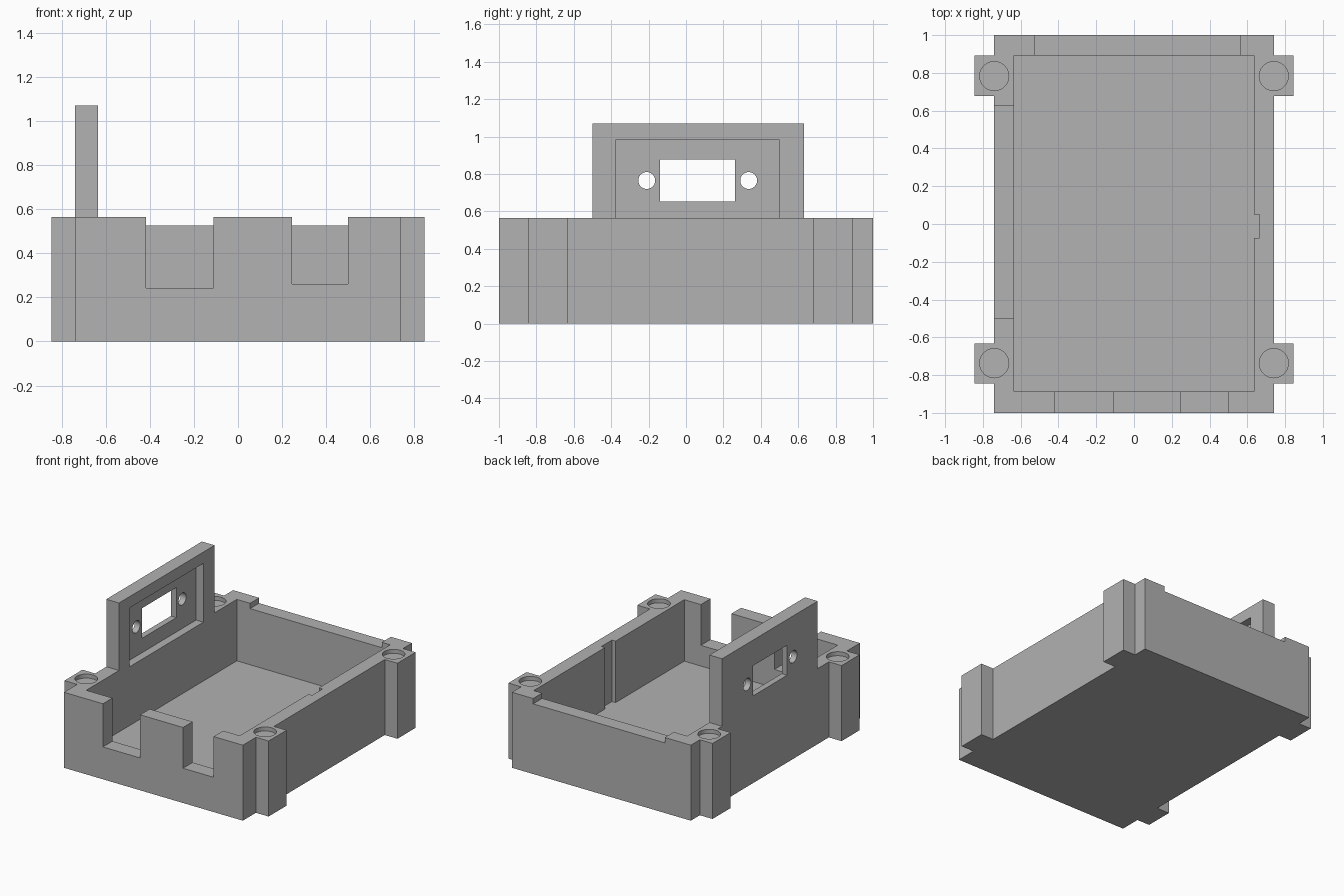
import bpy
import math

if "Cube" in bpy.data.objects:
    bpy.data.objects.remove(bpy.data.objects["Cube"], do_unlink=True)

grey = bpy.data.materials.new("plain_grey")
grey.use_nodes = True
GREY = (0.445, 0.445, 0.445, 1)
grey.diffuse_color = GREY
grey.node_tree.nodes["Principled BSDF"].inputs["Base Color"].default_value = GREY

WALL_TOP = 0.565
FLOOR = 0.105
INNER_X = 0.635


def box(name, x, y, z):
    """Box from (low, high) ranges on each axis."""
    bpy.ops.mesh.primitive_cube_add(size=1, location=[sum(r) / 2 for r in (x, y, z)])
    ob = bpy.context.object
    ob.name = name
    ob.scale = [r[1] - r[0] for r in (x, y, z)]
    bpy.ops.object.transform_apply(location=True, rotation=True, scale=True)
    ob.data.materials.append(grey)
    return ob


def cylinder(name, radius, depth, location, rotation=(0, 0, 0)):
    bpy.ops.mesh.primitive_cylinder_add(vertices=64, radius=radius, depth=depth,
                                        location=location, rotation=rotation)
    ob = bpy.context.object
    ob.name = name
    bpy.ops.object.transform_apply(location=True, rotation=True, scale=True)
    ob.data.materials.append(grey)
    return ob


def combine(target, tool, operation):
    """Apply one boolean and remove its tool."""
    tool.hide_render = True
    mod = target.modifiers.new(tool.name, "BOOLEAN")
    mod.operation = operation
    mod.solver = "EXACT"
    mod.object = tool
    bpy.ops.object.select_all(action="DESELECT")
    target.select_set(True)
    bpy.context.view_layer.objects.active = target
    bpy.ops.object.modifier_apply(modifier=mod.name)
    bpy.data.objects.remove(tool, do_unlink=True)


# Main block with four corner posts and the raised side panel
tray = box("open_tray", (-0.74, 0.74), (-1, 1), (0, WALL_TOP))
for side in (-1, 1):
    xs = sorted((side * 0.7, side * 0.845))
    for y in ((-0.845, -0.632), (0.678, 0.893)):
        combine(tray, box("corner_post", xs, y, (0, WALL_TOP)), "UNION")
combine(tray, box("side_panel", (-0.74, -INNER_X), (-0.5, 0.63), (0.3, 1.07)), "UNION")

# Cavity, key slot, front notches and lowered back rim
cuts = [
    ("cavity", (-INNER_X, INNER_X), (-0.887, 0.893), (FLOOR, 1.3)),
    ("key_slot", (0.6, 0.665), (-0.075, 0.05), (FLOOR, 0.7)),
    ("front_notch_wide", (-0.418, -0.11), (-1.1, -0.8), (0.242, 0.7)),
    ("front_notch_narrow", (0.245, 0.498), (-1.1, -0.8), (0.26, 0.7)),
    ("back_rim_step", (-0.525, 0.565), (0.8, 1.1), (0.525, 0.7)),
    ("panel_recess", (-0.695, -0.6), (-0.375, 0.498), (0.545, 0.985)),
    ("panel_window", (-0.8, -0.6), (-0.14, 0.263), (0.653, 0.878)),
]
for name, x, y, z in cuts:
    combine(tray, box(name, x, y, z), "DIFFERENCE")

# Screw holes through the panel
for y in (-0.21, 0.335):
    combine(tray, cylinder("panel_hole", 0.045, 0.4, (-0.69, y, 0.765),
                           (0, math.pi / 2, 0)), "DIFFERENCE")

# Shallow round sockets on the corner posts
for x in (-0.74, 0.74):
    for y in (-0.737, 0.783):
        combine(tray, cylinder("post_socket", 0.077, 0.06, (x, y, WALL_TOP)), "DIFFERENCE")

bpy.ops.object.shade_smooth_by_angle(angle=math.radians(30))
